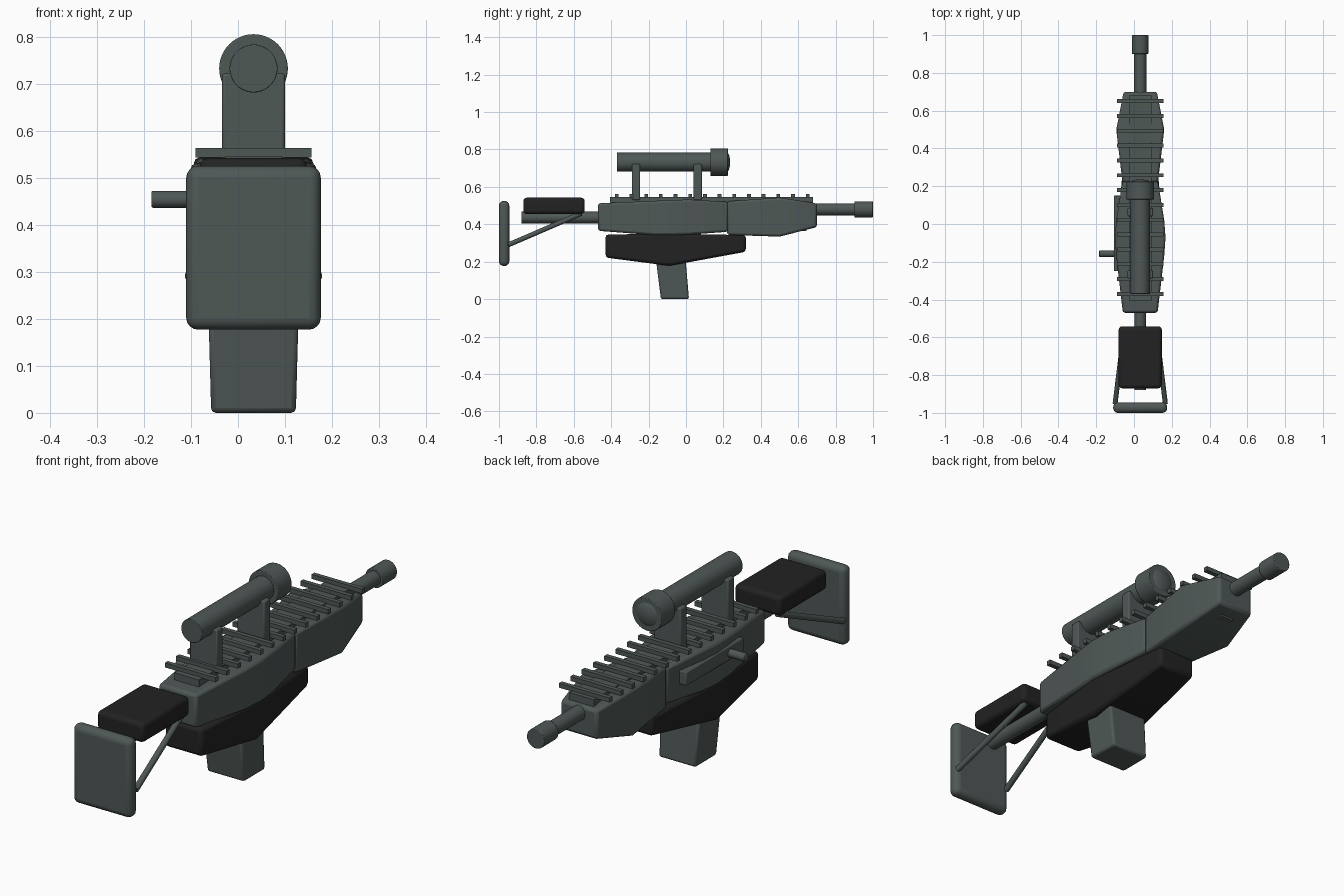
import bpy, bmesh, math
from mathutils import Vector

if "Cube" in bpy.data.objects:
    bpy.data.objects.remove(bpy.data.objects["Cube"])

CX = 0.033  # centre line of the long parts


def material(name, rgb):
    m = bpy.data.materials.new(name)
    m.diffuse_color = (*rgb, 1)
    m.use_nodes = True
    m.node_tree.nodes["Principled BSDF"].inputs["Base Color"].default_value = m.diffuse_color
    return m


GREY = material("slate grey", (0.078, 0.098, 0.094))
DARK = material("charcoal", (0.016, 0.016, 0.016))


def finish(bm, name, mat, bevel=0, segments=2):
    bmesh.ops.recalc_face_normals(bm, faces=bm.faces)
    me = bpy.data.meshes.new(name)
    bm.to_mesh(me)
    bm.free()
    me.materials.append(mat)
    ob = bpy.data.objects.new(name, me)
    bpy.context.collection.objects.link(ob)
    bpy.context.view_layer.objects.active = ob
    ob.select_set(True)
    if bevel:
        mod = ob.modifiers.new("bevel", 'BEVEL')
        mod.width, mod.segments = bevel, segments
        mod.limit_method = 'ANGLE'
        mod.angle_limit = math.radians(40)
    bpy.ops.object.shade_smooth_by_angle(angle=math.radians(30))
    ob.select_set(False)
    return ob


def box(name, x, y, z, mat=GREY, bevel=0, segments=2):
    bm = bmesh.new()
    bmesh.ops.create_cube(bm, size=1)
    for v in bm.verts:
        for i, (lo, hi) in enumerate((x, y, z)):
            v.co[i] = lo if v.co[i] < 0 else hi
    return finish(bm, name, mat, bevel, segments)


def rod(name, a, b, r, sides=32, bevel=0):
    a, b = Vector(a), Vector(b)
    bm = bmesh.new()
    bmesh.ops.create_cone(bm, cap_ends=True, segments=sides, radius1=r,
                          radius2=r, depth=(b - a).length)
    q = (b - a).to_track_quat('Z', 'Y')
    for v in bm.verts:
        v.co = q @ v.co + (a + b) / 2
    return finish(bm, name, GREY, bevel)


def loft(name, stations, mat, bevel):
    """Rectangular sections: (y, half width, bottom z, top z)."""
    bm = bmesh.new()
    rings = [[bm.verts.new((CX + sx * w, y, z)) for sx, z in
              ((-1, lo), (1, lo), (1, hi), (-1, hi))] for y, w, lo, hi in stations]
    for a, b in zip(rings, rings[1:]):
        for i in range(4):
            j = (i + 1) % 4
            bm.faces.new((a[i], a[j], b[j], b[i]))
    bm.faces.new(rings[0])
    bm.faces.new(rings[-1])
    return finish(bm, name, mat, bevel)


# Receiver and handguard
loft("receiver", [(-0.47, 0.092, 0.365, 0.512), (-0.17, 0.127, 0.342, 0.525),
                  (-0.07, 0.134, 0.342, 0.53), (0.02, 0.127, 0.345, 0.532),
                  (0.225, 0.094, 0.36, 0.52)], GREY, 0.012)
loft("handguard", [(0.22, 0.094, 0.343, 0.523), (0.5, 0.127, 0.334, 0.543),
                   (0.7, 0.088, 0.385, 0.512)], GREY, 0.012)
box("handguard_lug", (CX - 0.03, CX + 0.03), (0.6, 0.645), (0.363, 0.42))

# Dark lower body with a V-shaped underside
loft("lower_body", [(-0.43, 0.09, 0.222, 0.345), (-0.09, 0.125, 0.178, 0.35),
                    (0.32, 0.09, 0.253, 0.342)], DARK, 0.015)

# Raked magazine
bm = bmesh.new()
bmesh.ops.create_cube(bm, size=1)
for v in bm.verts:
    top, front = v.co.z > 0, v.co.y > 0
    w = 0.096 if top else 0.09
    v.co = (CX + math.copysign(w, v.co.x),
            (-0.003 if front else -0.162) if top else (0.016 if front else -0.134),
            0.22 if top else 0)
finish(bm, "magazine", GREY, 0.01)

# Barrel and muzzle
rod("barrel", (CX, 0.65, 0.48), (CX, 0.92, 0.48), 0.032)
rod("muzzle", (CX, 0.9, 0.48), (CX, 1.0, 0.48), 0.043, bevel=0.003)

# Top rail with cross slats
box("rail_base", (CX - 0.06, CX + 0.06), (-0.405, 0.68), (0.5, 0.546))
for i in range(14):
    y = -0.37 + i * 0.0785
    box("rail_slat", (CX - 0.123, CX + 0.123), (y - 0.01, y + 0.01), (0.543, 0.563))

# Scope on two posts
for y in (-0.267, 0.063):
    box("scope_post", (CX - 0.067, CX + 0.067), (y - 0.022, y + 0.022),
        (0.53, 0.722), bevel=0.006)
rod("scope_tube", (CX, -0.37, 0.732), (CX, 0.15, 0.732), 0.051, 48, 0.002)
rod("scope_bell", (CX, 0.13, 0.732), (CX, 0.224, 0.732), 0.073, 48, 0.003)
bm = bmesh.new()
bmesh.ops.create_uvsphere(bm, u_segments=32, v_segments=16, radius=1)
for v in bm.verts:
    v.co = (CX + v.co.x * 0.06, 0.21 + v.co.y * 0.026, 0.732 + v.co.z * 0.06)
finish(bm, "scope_lens", GREY)

# Side cover and charging handle
box("side_cover", (-0.107, -0.06), (-0.25, 0.15), (0.425, 0.485), bevel=0.004)
rod("charging_handle", (-0.184, -0.157, 0.454), (-0.06, -0.157, 0.454), 0.018, bevel=0.003)

# Stock: tube, cheek pad, struts, butt plate
rod("stock_tube", (CX, -0.88, 0.436), (CX, -0.44, 0.436), 0.031)
box("cheek_pad", (CX - 0.114, CX + 0.114), (-0.87, -0.542), (0.455, 0.542), DARK, 0.018, 3)
box("butt_plate", (CX - 0.143, CX + 0.143), (-1.0, -0.945), (0.177, 0.525), GREY, 0.025, 4)
for s in (-1, 1):
    rod("stock_strut", (CX + s * 0.133, -0.95, 0.29), (CX + s * 0.085, -0.56, 0.458), 0.013, 16)
